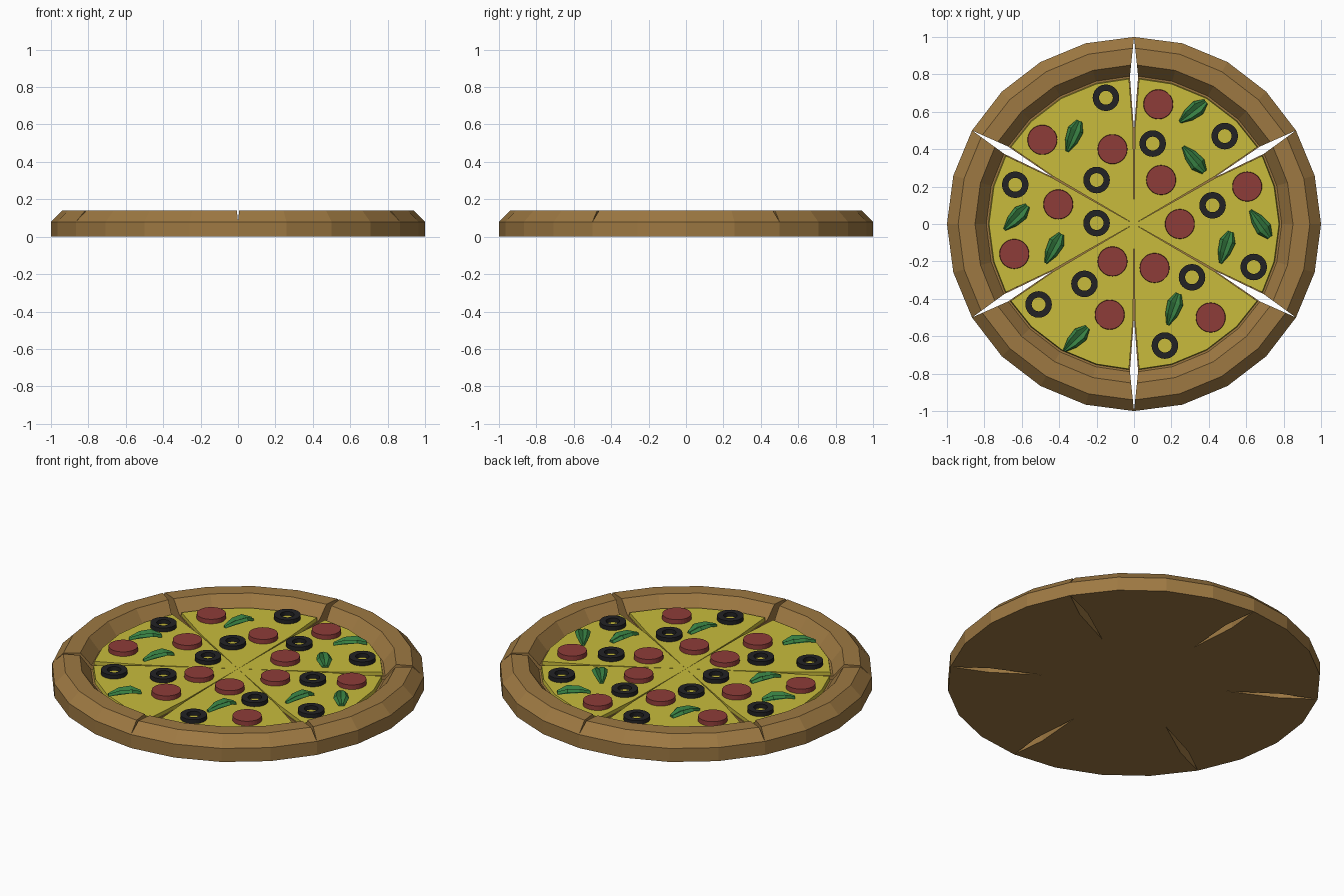
import bpy, bmesh
from math import sin, cos, radians, tau

cube = bpy.data.objects.get("Cube")
if cube:
    bpy.data.objects.remove(cube)


def material(name, rgb):
    m = bpy.data.materials.new(name)
    m.use_nodes = True
    colour = (*rgb, 1)
    m.diffuse_color = colour
    bsdf = m.node_tree.nodes["Principled BSDF"]
    bsdf.inputs["Base Color"].default_value = colour
    bsdf.inputs["Roughness"].default_value = 0.8
    return m


CRUST = material("crust brown", (0.34, 0.19, 0.055))
CHEESE = material("cheese yellow", (0.58, 0.50, 0.045))
SALAMI = material("salami red", (0.27, 0.045, 0.04))
OLIVE = material("olive black", (0.016, 0.016, 0.018))
LEAF = material("leaf green", (0.038, 0.21, 0.054))


def finish_mesh(name, bm, mat):
    bmesh.ops.recalc_face_normals(bm, faces=bm.faces)
    mesh = bpy.data.meshes.new(name)
    bm.to_mesh(mesh)
    bm.free()
    mesh.materials.append(mat)
    return mesh


def place(name, mesh, loc=(0, 0, 0), turn=0):
    ob = bpy.data.objects.new(name, mesh)
    ob.location = loc
    ob.rotation_euler.z = radians(turn)
    bpy.context.scene.collection.objects.link(ob)
    return ob


def slice_mesh(name, profile, caps, mat):
    """Sweep (radius, z, gap) points over a sixth turn; gap pulls the cut sides in."""
    bm = bmesh.new()
    columns = []
    for step in range(-2, 3):
        a = radians(step * 15)
        side = (step == 2) - (step == -2)
        column = []
        for i, (r, z, gap) in enumerate(profile):
            if r == 0 and columns:
                column.append(columns[0][i])
                continue
            x = r * cos(a) + side * gap * sin(a)
            y = r * sin(a) - side * gap * cos(a)
            if side < 0:
                x, y = r * cos(a) + gap * sin(-a), r * sin(a) + gap * cos(a)
            column.append(bm.verts.new((x, y, z)))
        columns.append(column)
    for p, q in zip(columns, columns[1:]):
        for i in range(len(profile) - 1):
            ring = list(dict.fromkeys((p[i], q[i], q[i + 1], p[i + 1])))
            if len(ring) > 2:
                bm.faces.new(ring)
    for column in (columns[0], columns[-1]):
        for cap in caps:
            bm.faces.new([column[i] for i in cap])
    return finish_mesh(name, bm, mat)


# Bread base with raised rim; the cuts open towards the rim and close at its outside
crust = slice_mesh("crust_slice", [
    (0, 0, 0), (0.5, 0, 0), (0.79, 0, 0.022), (1, 0, 0), (1, 0.08, 0),
    (0.94, 0.14, 0.0063), (0.85, 0.14, 0.0157), (0.79, 0.065, 0.022),
    (0.5, 0.065, 0), (0, 0.065, 0)],
    [(0, 1, 8, 9), (1, 2, 7, 8), (2, 3, 4, 5, 6, 7)], CRUST)

# Cheese layer, cut slightly narrower than the base
cheese = slice_mesh("cheese_slice", [
    (0, 0.06, 0), (0.5, 0.06, 0.005), (0.78, 0.06, 0.027),
    (0.775, 0.087, 0.027), (0.5, 0.087, 0.005), (0, 0.087, 0)],
    [(0, 1, 4, 5), (1, 2, 3, 4)], CHEESE)

for n in range(6):
    place(f"crust_slice_{n + 1}", crust, turn=n * 60)
    place(f"cheese_slice_{n + 1}", cheese, turn=n * 60)


# Salami disc
bm = bmesh.new()
bmesh.ops.create_cone(bm, cap_ends=True, segments=28, radius1=0.08,
                      radius2=0.078, depth=0.03)
salami = finish_mesh("salami", bm, SALAMI)

# Olive ring
bm = bmesh.new()
section = [(0.037, -0.014), (0.071, -0.014), (0.071, 0.013), (0.037, 0.013)]
rings = [[bm.verts.new((r * cos(tau * k / 24), r * sin(tau * k / 24), z))
          for r, z in section] for k in range(24)]
for k in range(24):
    p, q = rings[k - 1], rings[k]
    for i in range(4):
        bm.faces.new((p[i - 1], q[i - 1], q[i], p[i]))
olive = finish_mesh("olive", bm, OLIVE)

# Leaf, arched lengthways with a creased midrib
bm = bmesh.new()
rows = []
for u, w, mid, edge in [(-0.09, 0.008, 0.003, 0.006), (-0.03, 0.034, 0.016, 0.028),
                        (0.035, 0.043, 0.018, 0.031), (0.088, 0.016, 0.004, 0.009)]:
    rows.append([bm.verts.new(c) for c in
                 ((u, w, edge - 0.014), (u, w * 0.6, edge), (u, 0, mid),
                  (u, -w * 0.6, edge), (u, -w, edge - 0.014))])
for p, q in zip(rows, rows[1:]):
    for i in range(4):
        bm.faces.new((p[i], p[i + 1], q[i + 1], q[i]))
for row in (rows[0], rows[-1]):
    bm.faces.new(row)
bm.faces.new([r[0] for r in rows] + [r[-1] for r in reversed(rows)])
leaf = finish_mesh("leaf", bm, LEAF)

# Toppings laid out over the slices
SALAMI_SPOTS = [(0.13, 0.64), (-0.49, 0.45), (-0.115, 0.4), (0.145, 0.235),
                (0.605, 0.2), (-0.405, 0.105), (0.245, 0), (-0.64, -0.16),
                (-0.115, -0.2), (0.11, -0.235), (-0.13, -0.485), (0.41, -0.5)]
OLIVE_SPOTS = [(-0.15, 0.675), (0.485, 0.47), (0.1, 0.43), (-0.635, 0.21),
               (-0.2, 0.235), (0.42, 0.1), (-0.2, 0.005), (0.31, -0.285),
               (0.64, -0.23), (-0.265, -0.32), (-0.51, -0.43), (0.165, -0.65)]
LEAF_SPOTS = [(-0.325, 0.47, 68), (0.315, 0.6, 38), (0.32, 0.345, -50),
              (-0.63, 0.035, 46), (-0.43, -0.13, 62), (0.675, 0, -54),
              (0.49, -0.125, 72), (0.21, -0.455, 71), (-0.31, -0.615, 45)]

for n, (x, y) in enumerate(SALAMI_SPOTS):
    place(f"salami_{n + 1}", salami, (x, y, 0.098))
for n, (x, y) in enumerate(OLIVE_SPOTS):
    place(f"olive_{n + 1}", olive, (x, y, 0.098))
for n, (x, y, turn) in enumerate(LEAF_SPOTS):
    place(f"leaf_{n + 1}", leaf, (x, y, 0.094), turn)
